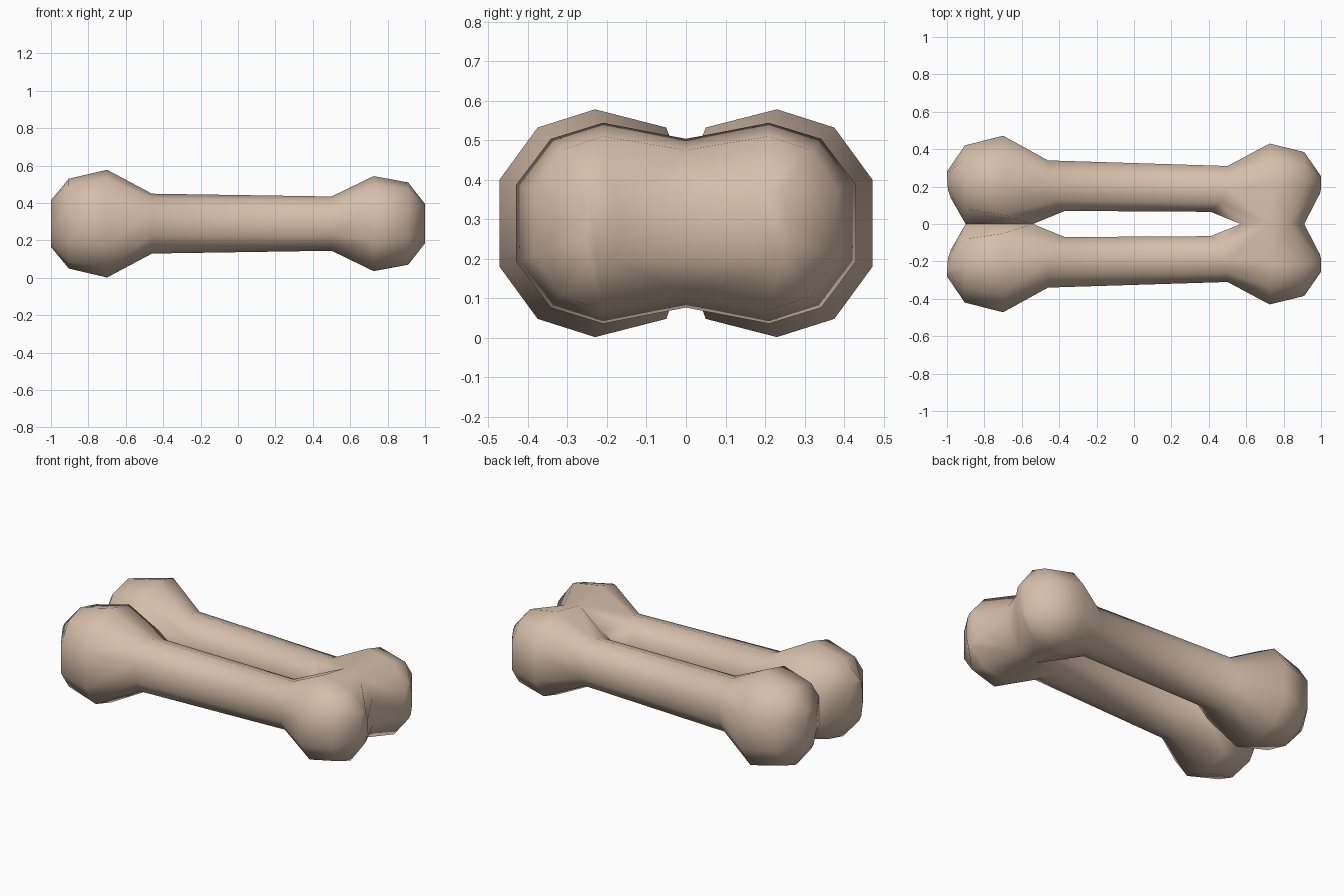
import bpy, bmesh

if "Cube" in bpy.data.objects:
    bpy.data.objects.remove(bpy.data.objects["Cube"])

# Ten-sided section: (y factor, z factor), starting on the outer upper side
SECTION = [(1, .38), (.6, .84), (0, 1), (-.6, .84), (-1, .38),
           (-1, -.38), (-.6, -.84), (0, -1), (.6, -.84), (1, -.38)]
ZC = 0.29

# x outer, x inner shoulder, x inner side, centre y, outer radius, inner radius, z radius
RINGS = [
    (-1.0, -.995, -.98, .25, .03, .11, .125),
    (-.905, -.905, -.90, .23, .19, .25, .24),
    (-.70, -.70, -.54, .23, .242, .30, .288),
    (-.46, -.42, -.37, .205, .135, .135, .16),
    (.50, .46, .41, .187, .123, .122, .145),
    (.725, .72, .57, .21, .22, .36, .254),
    (.91, .83, .91, .21, .175, .36, .22),
    (1.0, 1.0, .995, .225, .03, .06, .105),
]

bone_mat = bpy.data.materials.new("bone tan")
bone_mat.diffuse_color = (0.67, 0.515, 0.40, 1)
bone_mat.use_nodes = True
bone_mat.node_tree.nodes["Principled BSDF"].inputs["Base Color"].default_value = bone_mat.diffuse_color

bm = bmesh.new()


def add_bone(side):
    """One bone lofted through the rings, flattened where it meets the middle."""
    loops = []
    for xo, xs, xi, cy, ro, ri, rz in RINGS:
        loop = []
        for c, s in SECTION:
            x = xo if c >= 0 else (xi if c == -1 else xs)
            y = max(0.0, cy + c * (ro if c > 0 else ri))
            loop.append(bm.verts.new((x, side * y, ZC + s * rz)))
        loops.append(loop)
    n = len(SECTION)
    for a, b in zip(loops, loops[1:]):
        for i in range(n):
            j = (i + 1) % n
            quad = (a[i], a[j], b[j], b[i])
            if all(abs(v.co.y) < 1e-5 for v in quad):
                continue  # hidden contact face on the middle plane
            bm.faces.new(quad)
    bm.faces.new(loops[0])
    bm.faces.new(loops[-1])


for side in (1, -1):
    add_bone(side)

# Right-hand knobs are fused; the left-hand ones only touch at a seam
fused = [v for v in bm.verts if v.co.x > 0 and abs(v.co.y) < 1e-5]
bmesh.ops.remove_doubles(bm, verts=fused, dist=1e-4)
bmesh.ops.recalc_face_normals(bm, faces=bm.faces[:])
for f in bm.faces:
    f.smooth = True

mesh = bpy.data.meshes.new("bone_pair")
bm.to_mesh(mesh)
bm.free()
mesh.materials.append(bone_mat)
obj = bpy.data.objects.new("bone_pair", mesh)
bpy.context.collection.objects.link(obj)
